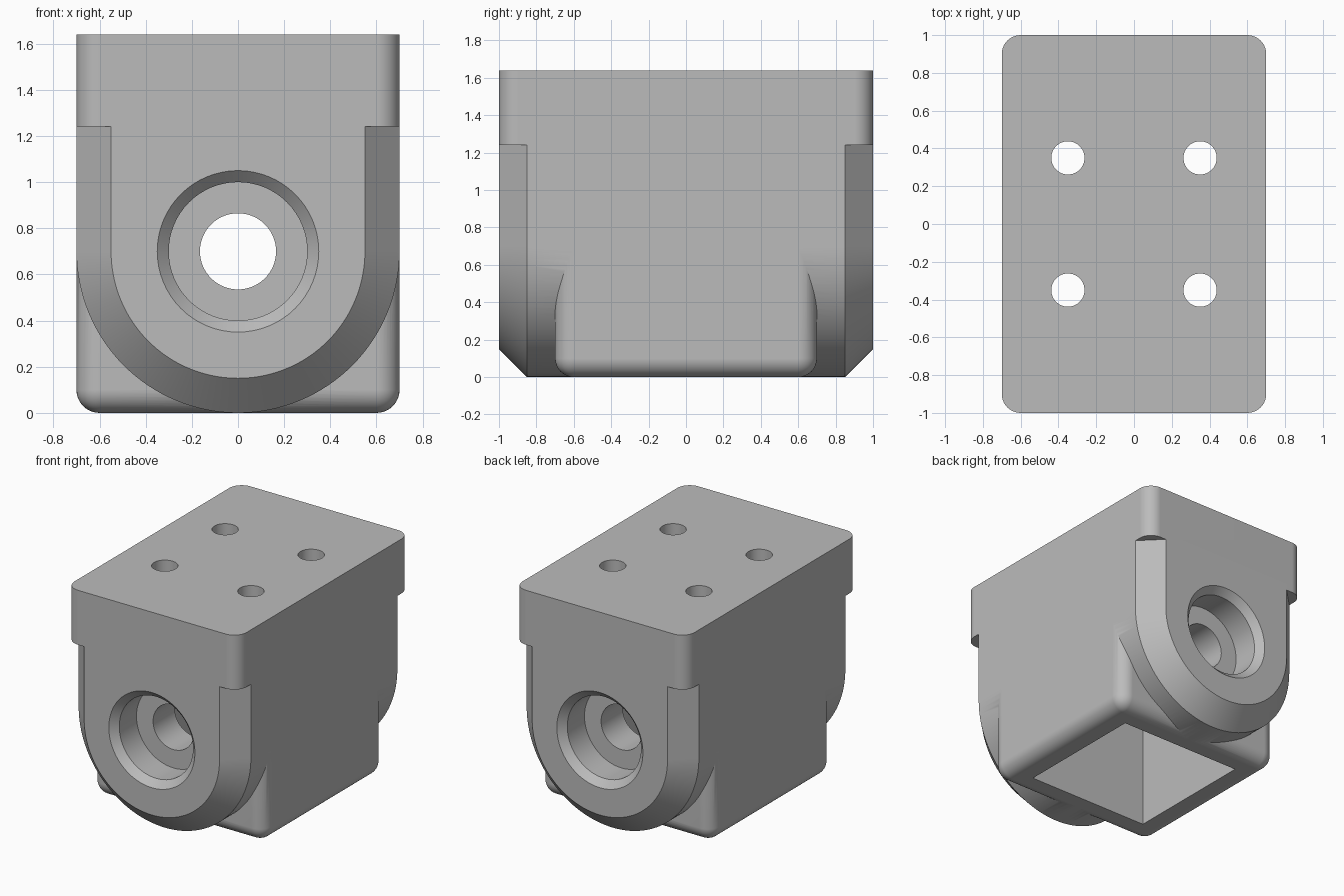
import bpy, bmesh, math

if "Cube" in bpy.data.objects:
    bpy.data.objects.remove(bpy.data.objects["Cube"])

grey = bpy.data.materials.new("plain grey")
grey.diffuse_color = (0.5, 0.5, 0.5, 1)
grey.use_nodes = True
grey.node_tree.nodes["Principled BSDF"].inputs["Base Color"].default_value = grey.diffuse_color


def loft(name, rings):
    """Closed solid through rings that share a point count."""
    bm = bmesh.new()
    vs = [[bm.verts.new(p) for p in ring] for ring in rings]
    n = len(vs[0])
    for a, b in zip(vs, vs[1:]):
        for i in range(n):
            j = (i + 1) % n
            bm.faces.new((a[i], a[j], b[j], b[i]))
    bm.faces.new(vs[0])
    bm.faces.new(vs[-1])
    return finish(name, bm)


def finish(name, bm):
    bmesh.ops.recalc_face_normals(bm, faces=bm.faces)
    me = bpy.data.meshes.new(name)
    bm.to_mesh(me)
    bm.free()
    me.materials.append(grey)
    ob = bpy.data.objects.new(name, me)
    bpy.context.collection.objects.link(ob)
    return ob


def box(name, x, y, z0, z1, radius=0, bottom=False):
    """Centred box with rounded upright edges and, optionally, bottom edges."""
    bm = bmesh.new()
    bmesh.ops.create_cube(bm, size=1)
    for v in bm.verts:
        v.co = (v.co.x * 2 * x, v.co.y * 2 * y, z0 if v.co.z < 0 else z1)
    if radius:
        edges = []
        for e in bm.edges:
            a, b = (v.co.z for v in e.verts)
            if abs(a - b) > 0.01 or (bottom and max(a, b) < z0 + 0.01):
                edges.append(e)
        bmesh.ops.bevel(bm, geom=edges, offset=radius, segments=10,
                        profile=0.5, affect='EDGES', clamp_overlap=False)
    return finish(name, bm)


def u_ring(r, y, top=1.24, steps=64):
    """U outline around the axle centre at height 0.7."""
    arc = [math.pi + math.pi * i / steps for i in range(steps + 1)]
    return ([(-r, y, top)]
            + [(r * math.cos(t), y, 0.7 + r * math.sin(t)) for t in arc]
            + [(r, y, top)])


def circle(r, n=64, y=None, x=0, cy=0, z=0):
    pts = []
    for i in range(n):
        c, s = math.cos(2 * math.pi * i / n) * r, math.sin(2 * math.pi * i / n) * r
        pts.append((c, y, 0.7 + s) if y is not None else (x + c, cy + s, z))
    return pts


# Solid parts: mounting block, inner housing, chamfered axle bosses
body = box("housing", 0.7, 1.0, 1.24, 1.64, 0.1)
core = box("inner_housing", 0.7, 0.7, 0.0, 1.4, 0.1, bottom=True)
bosses = loft("axle_bosses", [u_ring(r, y) for r, y in
                              ((0.55, -1), (0.7, -0.85), (0.7, 0.85), (0.55, 1))])

# Cutters: wheel pocket, stepped axle bore, four screw holes
pocket = box("pocket_cutter", 0.5, 0.5, -0.2, 1.3)
half = [(0.36, -1.01), (0.30, -0.95), (0.30, -0.75), (0.165, -0.75)]
bore_profile = half + [(r, -y) for r, y in reversed(half)]
bore = loft("bore_cutter", [circle(r, y=y) for r, y in bore_profile])
holes = [loft("screw_hole_cutter", [circle(0.088, 40, x=sx * 0.35, cy=sy * 0.35, z=z)
                                    for z in (1.1, 1.8)])
         for sx in (-1, 1) for sy in (-1, 1)]

helpers = [(core, 'UNION'), (bosses, 'UNION'), (pocket, 'DIFFERENCE'), (bore, 'DIFFERENCE')]
helpers += [(h, 'DIFFERENCE') for h in holes]
for ob, op in helpers:
    ob.hide_render = True
    mod = body.modifiers.new(ob.name, 'BOOLEAN')
    mod.operation, mod.solver, mod.object = op, 'EXACT', ob

# Bake the booleans and discard the helpers
bpy.context.view_layer.update()
baked = bpy.data.meshes.new_from_object(body.evaluated_get(bpy.context.evaluated_depsgraph_get()))
body.modifiers.clear()
body.data = baked
for ob, _ in helpers:
    bpy.data.objects.remove(ob)

# Smooth the rounded faces, keep the machined edges crisp
bpy.ops.object.select_all(action='DESELECT')
body.select_set(True)
bpy.context.view_layer.objects.active = body
bpy.ops.object.shade_smooth_by_angle(angle=math.radians(25))
weighted = body.modifiers.new("weighted_normals", 'WEIGHTED_NORMAL')
weighted.keep_sharp = True
